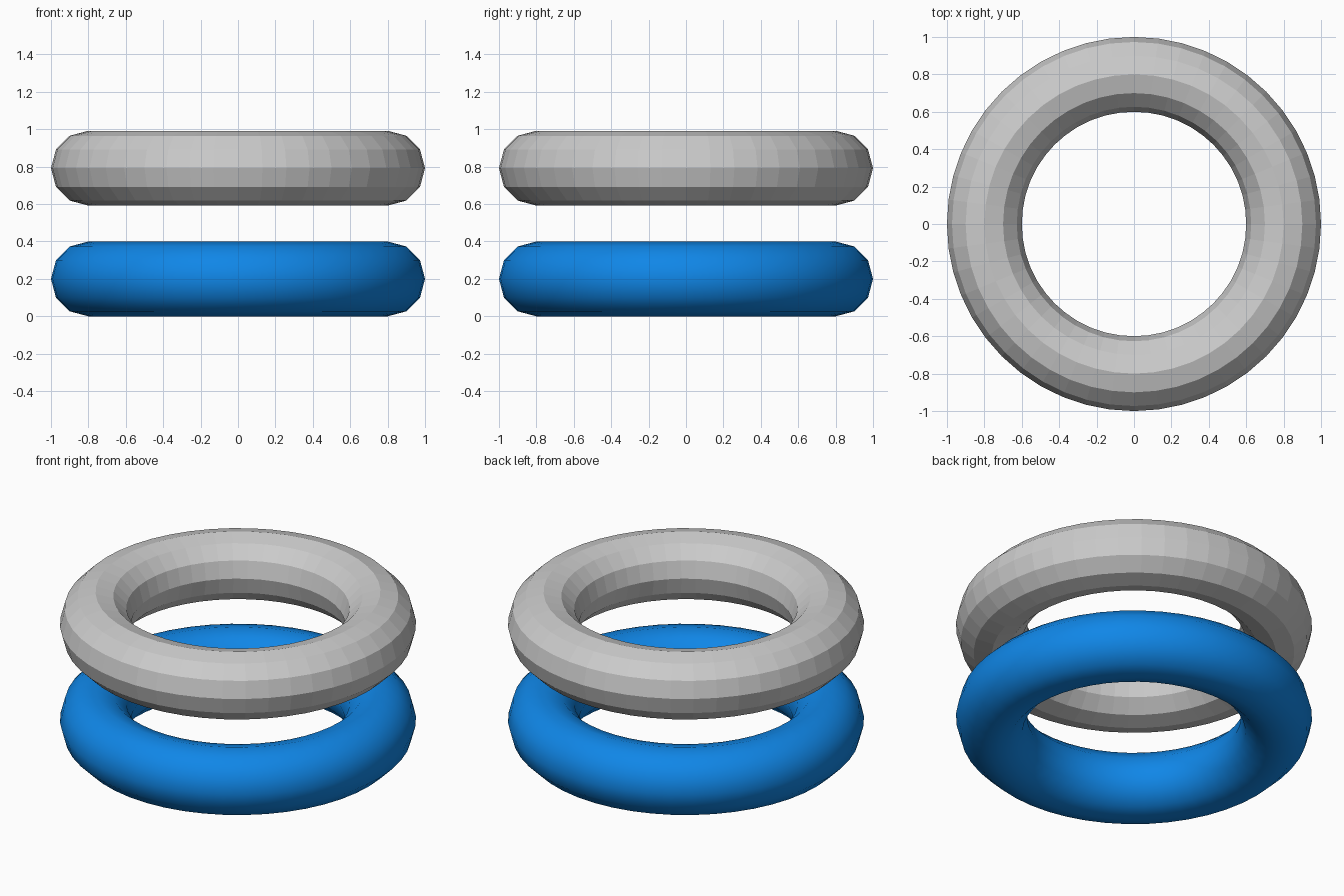
import bpy

if "Cube" in bpy.data.objects:
    bpy.data.objects.remove(bpy.data.objects["Cube"])


def ring(name, z):
    """Ring lying flat, with a 12-sided tube and 48 segments."""
    bpy.ops.mesh.primitive_torus_add(
        major_radius=0.8, minor_radius=0.2,
        major_segments=48, minor_segments=12, location=(0, 0, z))
    obj = bpy.context.object
    obj.name = name
    return obj


# Lower ring: smooth and blue
lower = ring("lower_smooth_ring", 0.2)
lower.data.polygons.foreach_set("use_smooth", [True] * len(lower.data.polygons))
blue = bpy.data.materials.new("blue")
blue.diffuse_color = (0.005, 0.24, 0.8, 1)
blue.use_nodes = True
blue.node_tree.nodes["Principled BSDF"].inputs["Base Color"].default_value = blue.diffuse_color
lower.data.materials.append(blue)

# Upper ring: faceted and grey
upper = ring("upper_faceted_ring", 0.792)
upper.data.polygons.foreach_set("use_smooth", [False] * len(upper.data.polygons))
